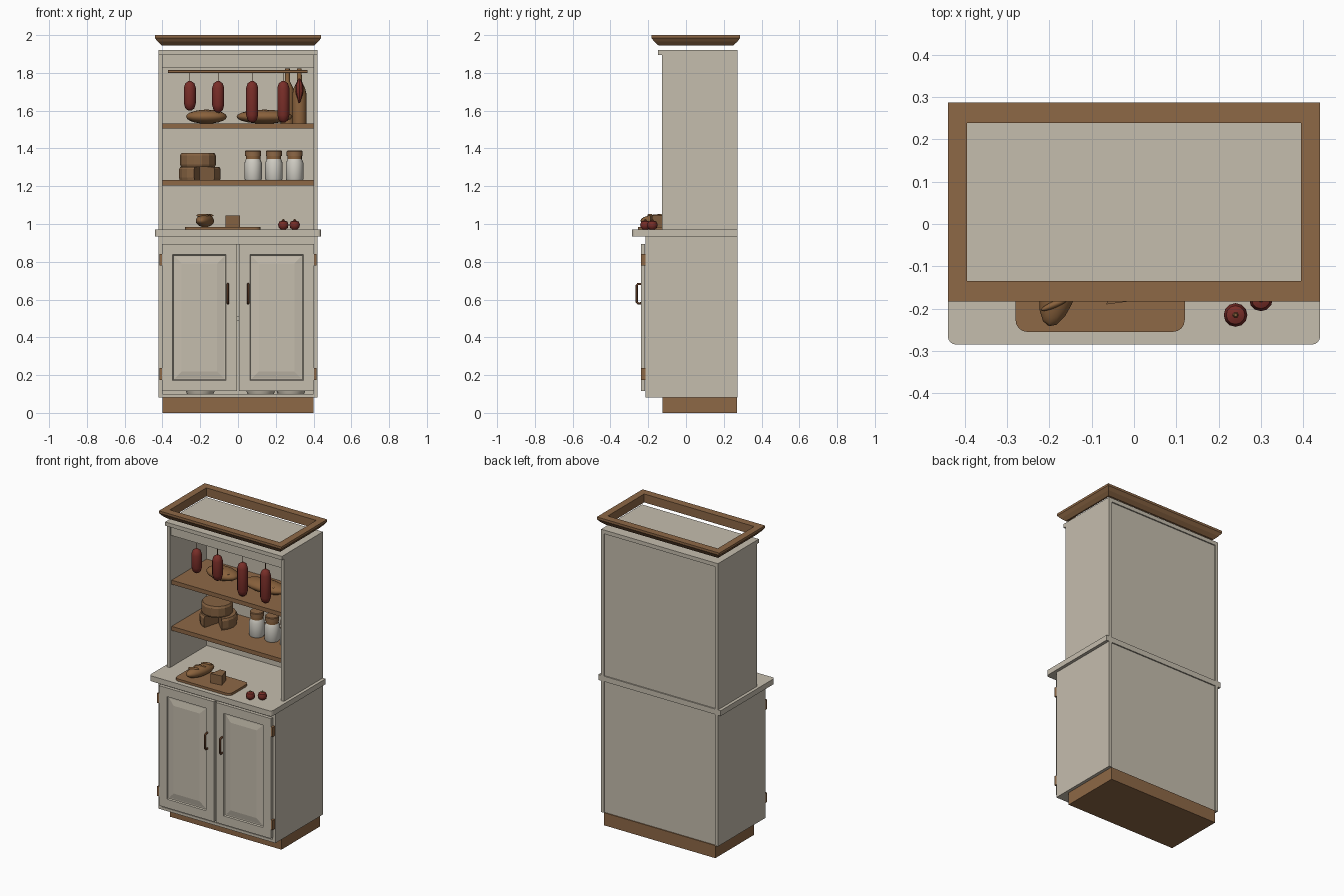
import bpy, bmesh, math
from mathutils import Vector

if "Cube" in bpy.data.objects:
    bpy.data.objects.remove(bpy.data.objects["Cube"])


def material(name, rgb):
    m = bpy.data.materials.new(name)
    m.diffuse_color = (*rgb, 1)
    m.use_nodes = True
    m.node_tree.nodes["Principled BSDF"].inputs["Base Color"].default_value = m.diffuse_color
    return m


CREAM = material("cream paint", (0.56, 0.51, 0.42))
WOOD = material("brown wood", (0.27, 0.138, 0.061))
DARK = material("dark bronze", (0.12, 0.047, 0.02))
RED = material("cured meat red", (0.19, 0.027, 0.021))
WHITE = material("jar white", (0.62, 0.60, 0.54))
CRUST = material("bread crust", (0.25, 0.12, 0.045))
CHEESE = material("cheese rind", (0.24, 0.125, 0.055))


def finish(name, bm, mat, smooth=False):
    bmesh.ops.recalc_face_normals(bm, faces=bm.faces[:])
    me = bpy.data.meshes.new(name)
    bm.to_mesh(me)
    bm.free()
    me.materials.append(mat)
    ob = bpy.data.objects.new(name, me)
    bpy.context.collection.objects.link(ob)
    if smooth:
        bpy.ops.object.select_all(action='DESELECT')
        ob.select_set(True)
        bpy.context.view_layer.objects.active = ob
        bpy.ops.object.shade_smooth_by_angle(angle=math.radians(40))
    return ob


def box(name, x, y, z, mat, round_test=None, radius=0.02):
    """Box from (min, max) ranges; vertical edges passing round_test are rounded."""
    bm = bmesh.new()
    bmesh.ops.create_cube(bm, size=1)
    for v in bm.verts:
        v.co = Vector([r[0] if c < 0 else r[1] for r, c in zip((x, y, z), v.co)])
    if round_test:
        edges = [e for e in bm.edges if abs(e.verts[0].co.z - e.verts[1].co.z) > 1e-4
                 and round_test(e.verts[0].co)]
        bmesh.ops.bevel(bm, geom=edges, offset=radius, segments=4, profile=0.5, affect='EDGES')
    return finish(name, bm, mat)


def loft(name, rings, mat, closed=False, smooth=False):
    """Skin a stack of equal-sized rings, capped at the ends or closed into a loop."""
    bm = bmesh.new()
    vs = [[bm.verts.new(p) for p in r] for r in rings]
    n = len(rings[0])
    pairs = list(zip(vs, vs[1:])) + ([(vs[-1], vs[0])] if closed else [])
    for a, b in pairs:
        for i in range(n):
            j = (i + 1) % n
            bm.faces.new((a[i], a[j], b[j], b[i]))
    if not closed:
        bm.faces.new(vs[0])
        bm.faces.new(vs[-1])
    return finish(name, bm, mat, smooth)


def lathe(name, cx, cy, profile, mat, n=16, smooth=True):
    rings = [[(cx + r * math.cos(2 * math.pi * i / n), cy + r * math.sin(2 * math.pi * i / n), z)
              for i in range(n)] for r, z in profile]
    return loft(name, rings, mat, smooth=smooth)


def ellipsoid(name, centre, size, mat, turn=0):
    bm = bmesh.new()
    bmesh.ops.create_uvsphere(bm, u_segments=16, v_segments=10, radius=1)
    ob = finish(name, bm, mat, True)
    ob.location, ob.scale, ob.rotation_euler.z = centre, size, turn
    return ob


def pipe(name, pts, r, mat):
    cu = bpy.data.curves.new(name, 'CURVE')
    cu.dimensions, cu.bevel_depth, cu.bevel_resolution, cu.use_fill_caps = '3D', r, 2, True
    sp = cu.splines.new('POLY')
    sp.points.add(len(pts) - 1)
    for p, co in zip(sp.points, pts):
        p.co = (*co, 1)
    cu.materials.append(mat)
    ob = bpy.data.objects.new(name, cu)
    bpy.context.collection.objects.link(ob)
    bpy.ops.object.select_all(action='DESELECT')
    ob.select_set(True)
    bpy.context.view_layer.objects.active = ob
    bpy.ops.object.convert(target='MESH')


# Lower cabinet
box("plinth", (-0.40, 0.40), (-0.125, 0.27), (0, 0.082), WOOD)
box("cabinet_floor", (-0.40, 0.40), (-0.215, 0.25), (0.082, 0.10), CREAM)
box("cabinet_shelf", (-0.40, 0.40), (-0.17, 0.25), (0.49, 0.51), CREAM)
box("cabinet_rail", (-0.40, 0.40), (-0.215, -0.195), (0.89, 0.935), CREAM)
box("lower_back", (-0.40, 0.40), (0.25, 0.264), (0.082, 0.935), CREAM)
box("countertop", (-0.44, 0.44), (-0.285, 0.272), (0.935, 0.97), CREAM, lambda p: p.y < 0)

# Upper cabinet
box("upper_back", (-0.40, 0.40), (0.25, 0.264), (0.97, 1.895), CREAM)
box("top_board", (-0.42, 0.42), (-0.148, 0.272), (1.895, 1.92), CREAM)
box("valance", (-0.40, 0.40), (-0.115, -0.095), (1.825, 1.895), CREAM)
for label, z in (("lower_shelf", 1.205), ("upper_shelf", 1.505)):
    box(label, (-0.40, 0.40), (-0.11, 0.25), (z, z + 0.027), WOOD)

# Crown frame
def crown_ring(dx, dy, z):
    return [(sx * dx, 0.052 + sy * dy, z) for sx, sy in ((-1, -1), (1, -1), (1, 1), (-1, 1))]

loft("crown", [crown_ring(0.405, 0.197, 1.945), crown_ring(0.425, 0.220, 1.965),
               crown_ring(0.44, 0.235, 1.985), crown_ring(0.44, 0.235, 2.0),
               crown_ring(0.395, 0.187, 2.0), crown_ring(0.395, 0.187, 1.945)], WOOD, closed=True)

# Mirrored sides, doors, hinges and handles
for s, side in ((-1, "left"), (1, "right")):
    xs = tuple(sorted((s * 0.40, s * 0.42)))
    box(side + "_lower_side", xs, (-0.215, 0.272), (0.082, 0.935), CREAM)
    box(side + "_upper_side", xs, (-0.128, 0.272), (0.97, 1.895), CREAM)

    def door_ring(inset, y):
        x0, x1, z0, z1 = 0.006 + inset, 0.403 - inset, 0.115 + inset, 0.895 - inset
        return [(s * x0, y, z0), (s * x1, y, z0), (s * x1, y, z1), (s * x0, y, z1)]

    loft(side + "_door", [door_ring(0, -0.217), door_ring(0, -0.237), door_ring(0.057, -0.237),
                          door_ring(0.061, -0.228), door_ring(0.068, -0.228),
                          door_ring(0.105, -0.235)], CREAM)
    for z in (0.175, 0.78):
        box(side + "_hinge", tuple(sorted((s * 0.403, s * 0.416))), (-0.238, -0.215), (z, z + 0.062), WOOD)
    hx = s * 0.054
    pipe(side + "_handle", [(hx, -0.235, 0.58), (hx, -0.255, 0.58), (hx, -0.261, 0.588),
                            (hx, -0.261, 0.674), (hx, -0.255, 0.682), (hx, -0.235, 0.682)], 0.006, DARK)

# Stored sacks behind the doors
for x in (-0.2, 0.12, 0.28):
    lathe("sack", x, 0.0, [(0.07, 0.10), (0.085, 0.14), (0.08, 0.25), (0.03, 0.30)], CREAM)

# Hanging rail and sausages
pipe("hanging_rail", [(-0.37, -0.06, 1.807), (0.368, -0.06, 1.807)], 0.008, WOOD)
for x, low in ((-0.255, 1.60), (-0.105, 1.59), (0.075, 1.537), (0.24, 1.537)):
    lathe("sausage", x, -0.06, [(0.008, low), (0.024, low + 0.012), (0.032, low + 0.04),
                                (0.032, 1.72), (0.024, 1.745), (0.007, 1.757)], RED, 12)
    pipe("sausage_string", [(x, -0.06, 1.75), (x, -0.06, 1.81)], 0.002, DARK)

# Loaves with raised scoring
for x, half in ((-0.167, 0.108), (0.14, 0.148)):
    ellipsoid("loaf", (x, 0.08, 1.568), (half, 0.068, 0.037), CRUST)
    for k in (-0.45, 0, 0.45):
        ellipsoid("loaf_score", (x + k * half, 0.075, 1.598 - 0.02 * abs(k)), (0.012, 0.04, 0.009), CRUST, 0.5)

# Bottles with a red wax seal
for x, y in ((0.325, 0.08), (0.262, 0.17)):
    lathe("bottle", x, y, [(0.037, 1.532), (0.037, 1.69), (0.03, 1.72), (0.013, 1.755), (0.012, 1.822)], CRUST)
lathe("dried_pepper", 0.325, 0.03, [(0.003, 1.64), (0.022, 1.70), (0.02, 1.74), (0.004, 1.77)], RED, 8)

# Cheese wheels, the lower one with a wedge removed
cut = [math.radians(-45 + i * 300 / 14) for i in range(15)]
loft("cut_cheese", [[(-0.203, 0.09, z)] + [(-0.203 + r * math.cos(a), 0.09 + r * math.sin(a), z) for a in cut]
                    for r, z in ((0.108, 1.232), (0.111, 1.245), (0.111, 1.29), (0.104, 1.303))], CHEESE)
lathe("whole_cheese", -0.212, 0.09, [(0.09, 1.303), (0.095, 1.315), (0.095, 1.362), (0.088, 1.375)],
      CHEESE, 14, False)

# Lidded jars
for x in (0.08, 0.19, 0.30):
    lathe("jar", x, 0.08, [(0.043, 1.232), (0.046, 1.238), (0.046, 1.325), (0.038, 1.343)], WHITE)
    lathe("jar_neck", x, 0.08, [(0.038, 1.343), (0.038, 1.36)], CRUST)
    lathe("jar_lid", x, 0.08, [(0.042, 1.36), (0.042, 1.385), (0.038, 1.389)], WOOD)

# Cutting board with a small loaf and a cheese wedge
box("cutting_board", (-0.28, 0.12), (-0.255, -0.06), (0.97, 0.985), WOOD, lambda p: True, 0.028)
ellipsoid("small_loaf", (-0.175, -0.14, 1.017), (0.043, 0.105, 0.034), CRUST, -0.25)
for y in (-0.19, -0.14, -0.09):
    ellipsoid("small_loaf_score", (-0.175 + 0.25 * (y + 0.14), y, 1.045), (0.035, 0.008, 0.009), CRUST, 0.4)
loft("cheese_wedge", [[(-0.065, -0.19, z), (0.01, -0.18, z), (-0.01, -0.11, z), (-0.05, -0.11, z)]
                      for z in (0.985, 1.045)], CHEESE)

# Tomatoes with stems
for x, y in ((0.24, -0.215), (0.30, -0.178)):
    lathe("tomato", x, y, [(0.012, 0.97), (0.024, 0.98), (0.028, 0.996), (0.022, 1.012), (0.008, 1.018)], RED, 12)
    lathe("tomato_stem", x, y, [(0.008, 1.016), (0.004, 1.026)], CRUST, 6)
